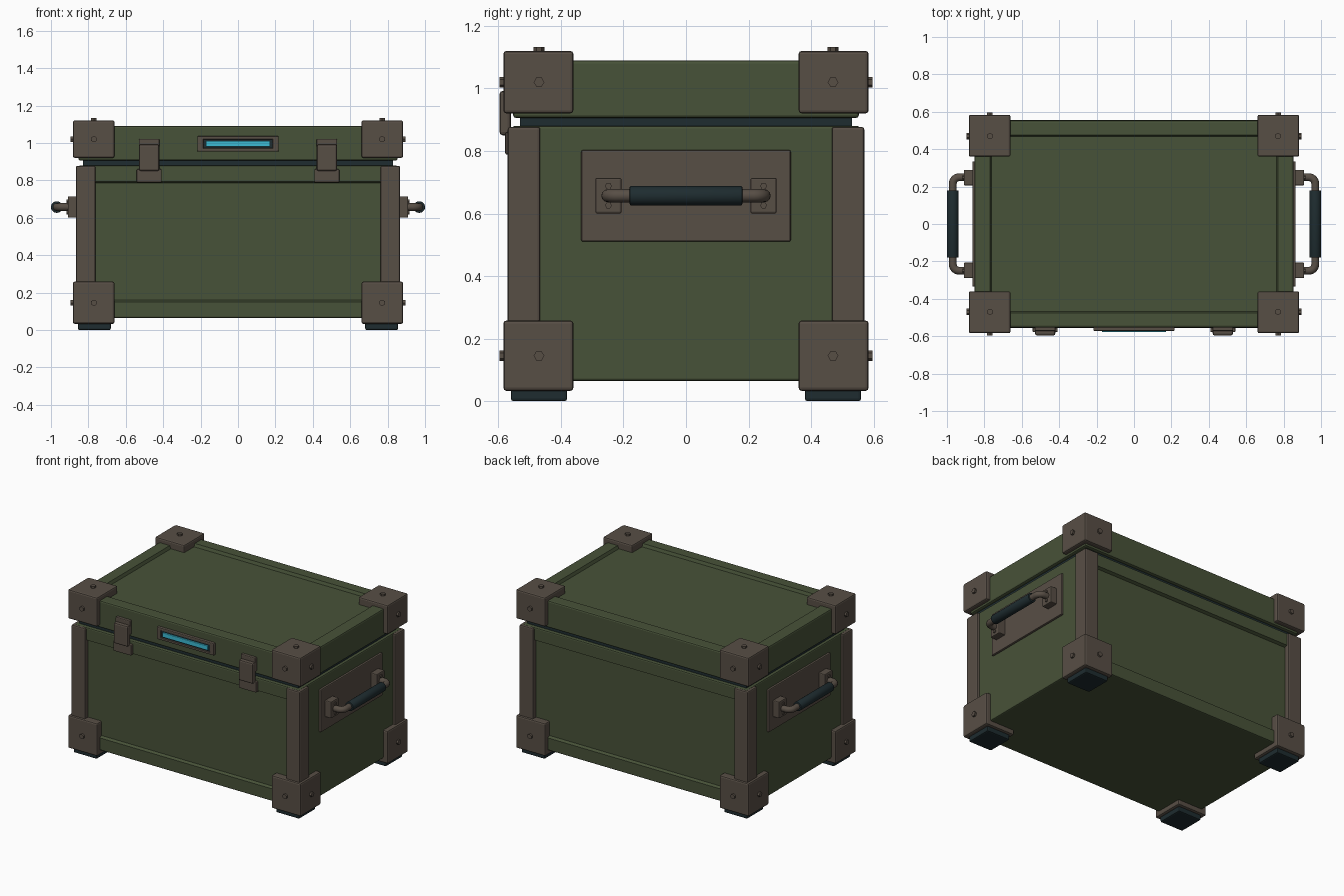
import bpy, bmesh, math
from mathutils import Vector, Matrix

if "Cube" in bpy.data.objects:
    bpy.data.objects.remove(bpy.data.objects["Cube"])


def material(name, rgb):
    m = bpy.data.materials.new(name)
    m.diffuse_color = (*rgb, 1)
    m.use_nodes = True
    m.node_tree.nodes["Principled BSDF"].inputs["Base Color"].default_value = m.diffuse_color
    return m


GREEN = material("olive green", (0.064, 0.085, 0.040))
BROWN = material("brown metal", (0.097, 0.077, 0.060))
DARK = material("dark rubber", (0.013, 0.025, 0.029))
CYAN = material("cyan light", (0.045, 0.50, 0.66))


def finish(name, bm, mat, loc=(0, 0, 0), smooth=False):
    bmesh.ops.recalc_face_normals(bm, faces=bm.faces)
    me = bpy.data.meshes.new(name)
    bm.to_mesh(me)
    bm.free()
    me.materials.append(mat)
    ob = bpy.data.objects.new(name, me)
    ob.location = loc
    bpy.context.collection.objects.link(ob)
    if smooth:
        bpy.ops.object.select_all(action='DESELECT')
        ob.select_set(True)
        bpy.context.view_layer.objects.active = ob
        bpy.ops.object.shade_smooth_by_angle(angle=math.radians(40))
    return ob


def box(name, lo, hi, mat, bevel=0.006, recesses=()):
    """Bevelled box; recesses = (direction, half sizes) of sunken panels."""
    lo, hi = Vector(lo), Vector(hi)
    lo, hi = (Vector(map(min, lo, hi)), Vector(map(max, lo, hi)))
    size = hi - lo
    bm = bmesh.new()
    bmesh.ops.create_cube(bm, size=1, matrix=Matrix.Diagonal((*size, 1)))
    if bevel:
        bmesh.ops.bevel(bm, geom=bm.edges[:], offset=bevel, segments=2,
                        profile=0.5, affect='EDGES')
    for direction, half in recesses:
        d = Vector(direction)
        face = max((f for f in bm.faces if f.normal.dot(d) > 0.99),
                   key=lambda f: f.calc_area())
        bmesh.ops.inset_individual(bm, faces=[face], thickness=0.05)
        for v in face.verts:
            for i in range(3):
                if abs(d[i]) < 0.5:
                    v.co[i] = math.copysign(half[i], v.co[i])
        bmesh.ops.inset_individual(bm, faces=[face], thickness=0.012, depth=-0.02)
    return finish(name, bm, mat, (lo + hi) / 2)


def cylinder(name, centre, axis, radius, length, sides, mat, bevel=0.0):
    bm = bmesh.new()
    rot = Vector((0, 0, 1)).rotation_difference(Vector(axis)).to_matrix().to_4x4()
    bmesh.ops.create_cone(bm, cap_ends=True, segments=sides, radius1=radius,
                          radius2=radius, depth=length, matrix=rot)
    if bevel:
        rims = [e for e in bm.edges if any(len(f.verts) > 4 for f in e.link_faces)]
        bmesh.ops.bevel(bm, geom=rims, offset=bevel, segments=2, profile=0.5,
                        affect='EDGES')
    return finish(name, bm, mat, centre, smooth=sides > 8)


# Main case, seal and lid
box("case_body", (-0.85, -0.555, 0.065), (0.85, 0.555, 0.88), GREEN, 0.008,
    [((0, -1, 0), (0.77, 0, 0.322)), ((0, 1, 0), (0.77, 0, 0.322))])
box("seal", (-0.83, -0.53, 0.86), (0.83, 0.53, 0.925), DARK, 0)
box("lid", (-0.853, -0.553, 0.905), (0.853, 0.553, 1.09), GREEN, 0.01,
    [((0, 0, 1), (0.77, 0.475, 0))])

# Corner guards, posts, feet and bolts
for sx in (-1, 1):
    for sy in (-1, 1):
        box("corner_post", (sx * 0.762, sy * 0.466, 0.25),
            (sx * 0.867, sy * 0.57, 0.877), BROWN, 0.008)
        box("foot", (sx * 0.68, sy * 0.38, 0.0),
            (sx * 0.856, sy * 0.56, 0.05), DARK, 0.008)
        for label, z0, z1 in (("bottom", 0.033, 0.258), ("top", 0.92, 1.12)):
            box(label + "_corner_guard", (sx * 0.66, sy * 0.36, z0),
                (sx * 0.883, sy * 0.584, z1), BROWN, 0.01)
            zb = 0.145 if label == "bottom" else 1.02
            cylinder("side_bolt", (sx * 0.883, sy * 0.47, zb), (1, 0, 0),
                     0.017, 0.026, 6, BROWN)
            cylinder("face_bolt", (sx * 0.77, sy * 0.584, zb), (0, 1, 0),
                     0.017, 0.026, 6, BROWN)
        cylinder("top_bolt", (sx * 0.77, sy * 0.47, 1.12), (0, 0, 1),
                 0.017, 0.026, 6, BROWN)

# Side handles
HZ = 0.657
for sx in (-1, 1):
    box("handle_plate", (sx * 0.84, -0.335, 0.51), (sx * 0.864, 0.335, 0.803), BROWN)
    for sy in (-1, 1):
        box("handle_mount", (sx * 0.855, sy * 0.206, 0.60),
            (sx * 0.91, sy * 0.29, 0.714), BROWN)
        for dz in (-0.031, 0.031):
            cylinder("mount_bolt", (sx * 0.91, sy * 0.248, HZ + dz), (1, 0, 0),
                     0.011, 0.012, 6, BROWN)
    # bent rod with rounded corners
    r, out, yy = 0.035, 0.969, 0.25
    half = [(0.89, -yy)]
    for i in range(7):
        a = math.pi / 2 * i / 6
        half.append((out - r + r * math.sin(a), -yy + r - r * math.cos(a)))
    path = half + [(x, -y) for x, y in reversed(half)]
    cu = bpy.data.curves.new("handle_rod", 'CURVE')
    cu.dimensions = '3D'
    cu.bevel_depth = 0.021
    cu.bevel_resolution = 4
    cu.use_fill_caps = True
    sp = cu.splines.new('POLY')
    sp.points.add(len(path) - 1)
    for p, (x, y) in zip(sp.points, path):
        p.co = (sx * x, y, HZ, 1)
    cu.materials.append(BROWN)
    rod = bpy.data.objects.new("handle_rod", cu)
    bpy.context.collection.objects.link(rod)
    bpy.ops.object.select_all(action='DESELECT')
    rod.select_set(True)
    bpy.context.view_layer.objects.active = rod
    bpy.ops.object.convert(target='MESH')
    bpy.ops.object.shade_smooth_by_angle(angle=math.radians(50))
    cylinder("handle_grip", (sx * out, 0, HZ), (0, 1, 0), 0.031, 0.36, 24, DARK, 0.004)

# Front latches
for cx in (-0.475, 0.475):
    box("latch_keeper", (cx - 0.055, -0.54, 0.925), (cx + 0.055, -0.572, 1.022), BROWN)
    box("latch_lever", (cx - 0.054, -0.56, 0.85), (cx + 0.054, -0.596, 0.992), BROWN, 0.01)
    box("latch_catch", (cx - 0.067, -0.54, 0.788), (cx + 0.067, -0.578, 0.86), BROWN)

# Status light on the lid front
box("light_frame", (-0.217, -0.54, 0.953), (0.217, -0.572, 1.037), BROWN, 0.006,
    [((0, -1, 0), (0.187, 0, 0.026))])
box("light_bed", (-0.184, -0.54, 0.971), (0.184, -0.566, 1.019), DARK, 0)
box("light_strip", (-0.172, -0.55, 0.980), (0.172, -0.577, 1.010), CYAN, 0.003)
